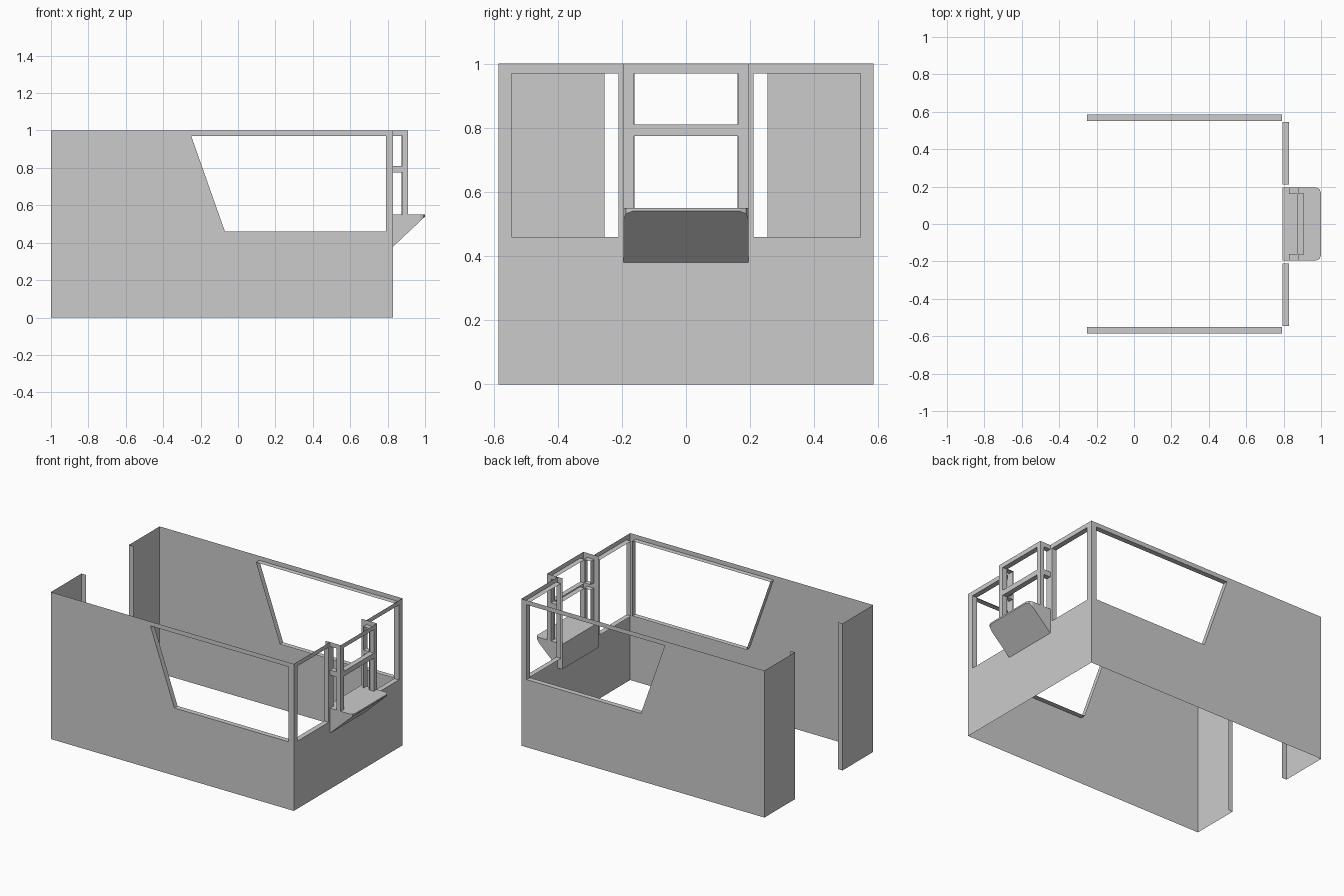
import bpy, bmesh
from mathutils import Vector

if "Cube" in bpy.data.objects:
    bpy.data.objects.remove(bpy.data.objects["Cube"])

T = 0.035   # depth of window reveals
W = 0.585   # half width of the cabin


def finish(bm, name):
    me = bpy.data.meshes.new(name)
    bm.to_mesh(me)
    bm.free()
    ob = bpy.data.objects.new(name, me)
    bpy.context.collection.objects.link(ob)
    return ob


def rect(a0, a1, z0, z1):
    return [(a0, z0), (a1, z0), (a1, z1), (a0, z1)]


def panel(name, place, normal, outline, holes=()):
    """Thin upright sheet with openings; each opening gets a reveal running inward."""
    bm = bmesh.new()
    n = Vector(normal)

    def loop(pts):
        vs = [bm.verts.new(place(*p)) for p in pts]
        return [bm.edges.new((vs[i - 1], vs[i])) for i in range(len(vs))]

    edges = loop(outline)
    rims = [loop(h) for h in holes]
    for r in rims:
        edges += r
    bmesh.ops.triangle_fill(bm, edges=edges, use_beauty=True, use_dissolve=False, normal=n)
    for f in bm.faces:
        f.normal_update()
        if f.normal.dot(n) < 0:
            f.normal_flip()
    for h in holes:
        c = sum((Vector(place(*p)) for p in h), Vector()) / len(h)
        outer = [Vector(place(*p)) for p in h]
        for i in range(len(h)):
            a, b = outer[i - 1], outer[i]
            f = bm.faces.new([bm.verts.new(v) for v in (a, b, b - n * T, a - n * T)])
            f.normal_update()
            if f.normal.dot(c - a) < 0:
                f.normal_flip()
    return finish(bm, name)


side_window = [(-0.07, 0.46), (0.79, 0.46), (0.79, 0.97), (-0.25, 0.97)]
for s, tag in ((-1, "right"), (1, "left")):
    # long side walls with slanted windows
    panel(tag + "_side_wall", lambda x, z: (x, s * W, z), (0, s, 0),
          rect(-1, 0.83, 0, 1), [side_window])
    # rear walls either side of the doorway, with door jambs
    panel(tag + "_rear_wall", lambda y, z: (-1, s * y, z), (-1, 0, 0),
          rect(0.255, W, 0, 1))
    panel(tag + "_door_jamb", lambda x, z: (x, s * 0.255, z), (0, -s, 0),
          rect(-1, -1 + T, 0, 1))
    # sides of the projecting bay
    panel(tag + "_bay_side", lambda x, z: (x, s * 0.195, z), (0, s, 0),
          rect(0.795, 0.91, 0.54, 1),
          [rect(0.83, 0.88, 0.55, 0.775), rect(0.83, 0.88, 0.81, 0.97)])

# end wall with two windows and a notch for the bay
panel("end_wall", lambda y, z: (0.83, y, z), (1, 0, 0),
      [(-W, 0), (W, 0), (W, 1), (0.195, 1), (0.195, 0.38),
       (-0.195, 0.38), (-0.195, 1), (-W, 1)],
      [rect(0.21, 0.545, 0.46, 0.97), rect(-0.545, -0.21, 0.46, 0.97)])

# outer face of the bay
panel("bay_front", lambda y, z: (0.91, y, z), (1, 0, 0),
      rect(-0.195, 0.195, 0.54, 1),
      [rect(-0.162, 0.162, 0.55, 0.775), rect(-0.162, 0.162, 0.81, 0.97)])

# wedge shelf under the bay, clipped at its outer corners
bm = bmesh.new()
for s in (-1, 1):
    bm.verts.new((0.795, s * 0.195, 0.38))
    bm.verts.new((0.795, s * 0.195, 0.55))
    bm.verts.new((0.83, s * 0.195, 0.38))
    for x, y in ((0.972, 0.195), (0.992, 0.187), (1.0, 0.167)):
        bm.verts.new((x, s * y, 0.55))
        bm.verts.new((x, s * y, 0.38 + (x - 0.83) * 0.94))
bmesh.ops.convex_hull(bm, input=bm.verts[:])
bmesh.ops.dissolve_limit(bm, angle_limit=0.02, verts=bm.verts[:], edges=bm.edges[:])
finish(bm, "bay_shelf")
